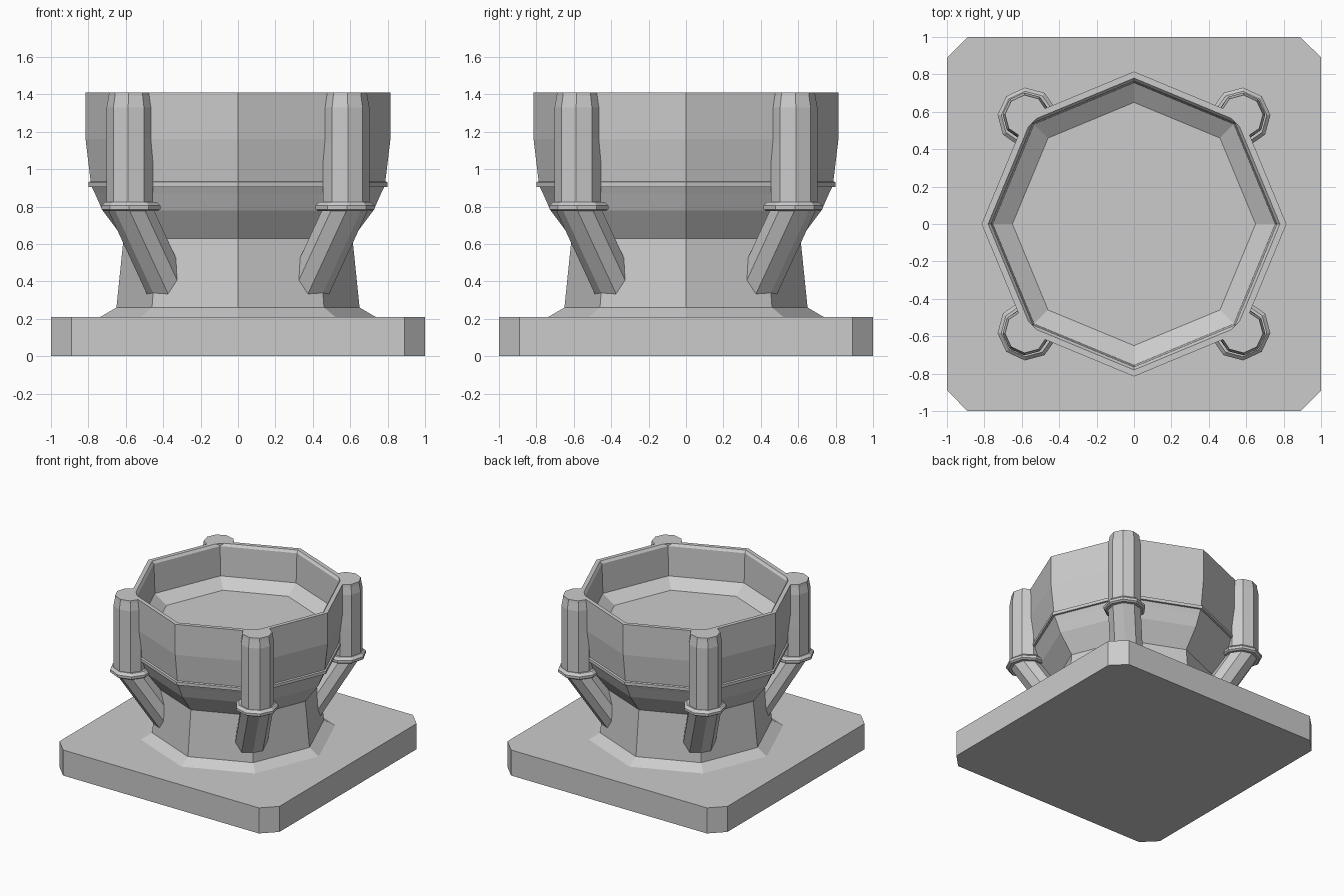
import bpy, bmesh
from math import cos, sin, tau, pi, sqrt

if "Cube" in bpy.data.objects:
    bpy.data.objects.remove(bpy.data.objects["Cube"])


def loft(name, rings, sides, heading=0.0):
    """Stack of polygons; ring = (offset, radius, z[, inner limit]) along a heading."""
    bm = bmesh.new()
    loops = []
    for ring in rings:
        off, r, z = ring[:3]
        limit = ring[3] if len(ring) > 3 else -9
        loop = []
        for i in range(sides):
            a = tau * i / sides
            u, v = max(off + r * cos(a), limit), r * sin(a)
            loop.append(bm.verts.new((u * cos(heading) - v * sin(heading),
                                      u * sin(heading) + v * cos(heading), z)))
        loops.append(loop)
    for a, b in zip(loops, loops[1:]):
        for i in range(sides):
            j = (i + 1) % sides
            bm.faces.new((a[i], a[j], b[j], b[i]))
    bm.faces.new(loops[0][::-1])
    bm.faces.new(loops[-1])
    bmesh.ops.recalc_face_normals(bm, faces=bm.faces)
    mesh = bpy.data.meshes.new(name)
    bm.to_mesh(mesh)
    bm.free()
    obj = bpy.data.objects.new(name, mesh)
    bpy.context.collection.objects.link(obj)
    return obj


# Square base slab with chamfered vertical corners
bm = bmesh.new()
bmesh.ops.create_cube(bm, size=1)
for v in bm.verts:
    v.co = (v.co.x * 2, v.co.y * 2, (v.co.z + 0.5) * 0.21)
uprights = [e for e in bm.edges if abs(e.verts[0].co.z - e.verts[1].co.z) > 0.1]
bmesh.ops.bevel(bm, geom=uprights, offset=0.11, segments=1, affect='EDGES')
mesh = bpy.data.meshes.new("base_slab")
bm.to_mesh(mesh)
bm.free()
bpy.context.collection.objects.link(bpy.data.objects.new("base_slab", mesh))

# Octagonal pedestal and hollow bowl in one continuous profile
profile = [(.735, .21), (.65, .26), (.612, .63), (.725, .78), (.765, .87),
           (.782, .905), (.80, .905), (.80, .93), (.788, .935), (.815, 1.16),
           (.815, 1.41), (.78, 1.41), (.764, 1.39), (.755, 1.15), (.65, 1.08)]
loft("pedestal_bowl", [(0, r, z) for r, z in profile], 8)

# Four corner columns, each with a collar and a slanted strut
S = sqrt(2)
for k in range(4):
    h = pi / 4 + k * pi / 2
    c = .576 * S
    loft(f"column_{k}", [(c, .127, .80), (c, .127, 1.05, .70), (c, .127, 1.16, .766),
                         (c, .127, 1.33, .766), (c, .116, 1.39, .766),
                         (c, .114, 1.41, .766)], 9, h)
    c = .57 * S
    loft(f"collar_{k}", [(c, .145, .775), (c, .16, .785), (c, .16, .805),
                         (c, .14, .825)], 9, h)
    loft(f"strut_{k}", [(.44, .125, .22), (.806, .125, .78)], 9, h)
